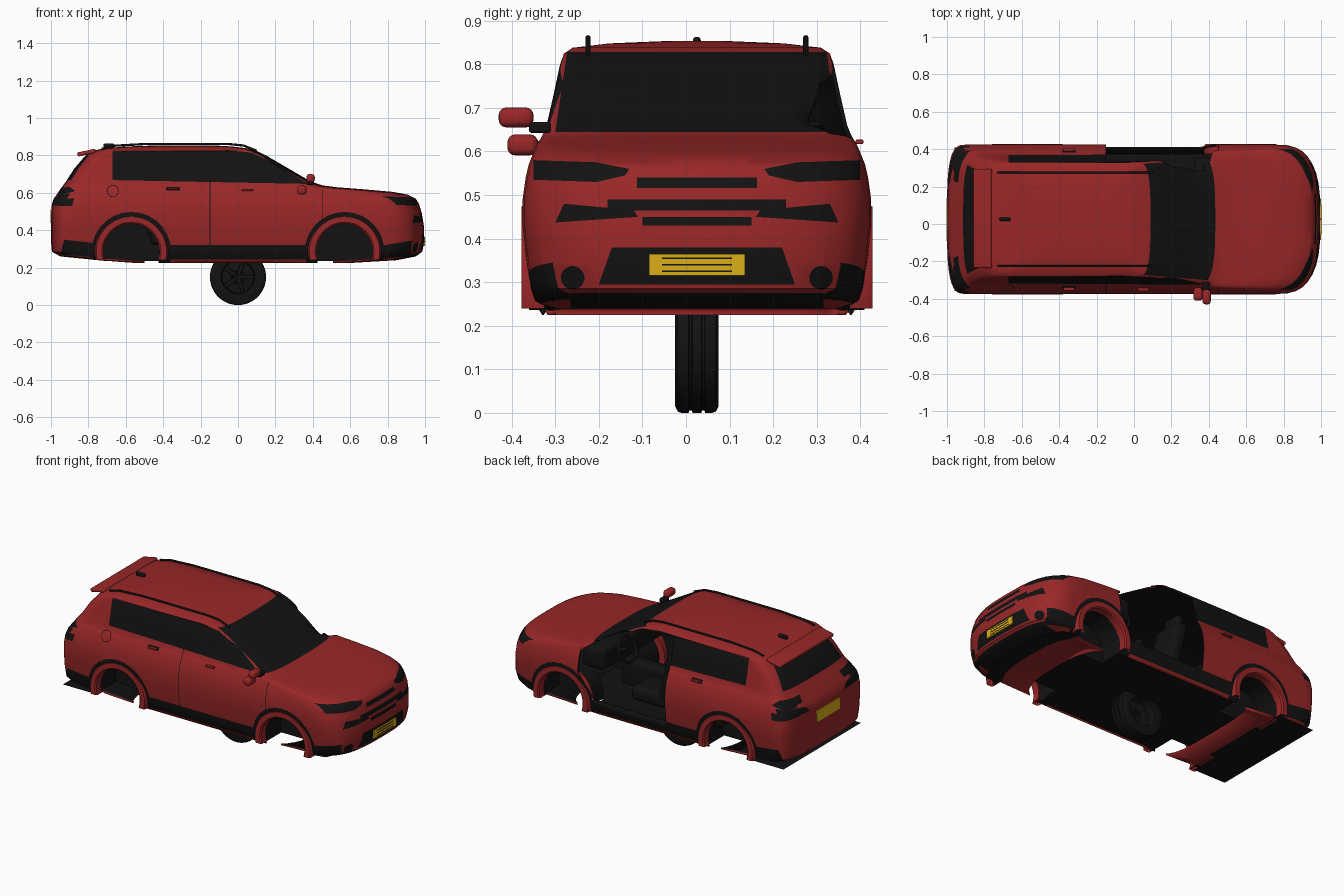
import bpy, bmesh
from math import sin, cos, pi, radians
from mathutils import Vector

cube = bpy.data.objects.get("Cube")
if cube:
    bpy.data.objects.remove(cube)

MID = 0.025            # centre line of the car body
RIGHT, LEFT = -1, 1


def material(name, colour):
    mat = bpy.data.materials.new(name)
    mat.use_nodes = True
    mat.diffuse_color = (*colour, 1)
    mat.node_tree.nodes["Principled BSDF"].inputs["Base Color"].default_value = (*colour, 1)
    return mat


RED = material("red paint", (0.32, 0.02, 0.021))
BLACK = material("black trim", (0.006, 0.006, 0.006))
YELLOW = material("yellow plate", (0.72, 0.43, 0.01))


def finish(name, bm, *mats):
    mesh = bpy.data.meshes.new(name)
    bm.to_mesh(mesh)
    bm.free()
    obj = bpy.data.objects.new(name, mesh)
    bpy.context.collection.objects.link(obj)
    for mat in mats:
        mesh.materials.append(mat)
    bpy.ops.object.select_all(action="DESELECT")
    obj.select_set(True)
    bpy.context.view_layer.objects.active = obj
    bpy.ops.object.shade_smooth_by_angle(angle=radians(35))
    return obj


def box(name, centre, size, mat, bevel=0.0, tilt=0.0):
    bm = bmesh.new()
    bmesh.ops.create_cube(bm, size=1)
    bmesh.ops.scale(bm, vec=size, verts=bm.verts)
    if bevel:
        bmesh.ops.bevel(bm, geom=bm.edges[:], offset=bevel, segments=4, profile=0.5, affect="EDGES")
    obj = finish(name, bm, mat)
    obj.location = centre
    obj.rotation_euler.y = tilt
    return obj


def lathe(name, profile, x, z, mat, closed=False, floor=None, steps=48):
    """Turn (radius, y) points about an axis along y."""
    bm = bmesh.new()
    rings = [[bm.verts.new((x + r * cos(2 * pi * i / steps), y, z + r * sin(2 * pi * i / steps)))
              for i in range(steps)] for r, y in profile]
    pairs = list(zip(rings, rings[1:])) + ([(rings[-1], rings[0])] if closed else [])
    for a, b in pairs:
        for i in range(steps):
            j = (i + 1) % steps
            bm.faces.new((a[i], a[j], b[j], b[i]))
    bmesh.ops.remove_doubles(bm, verts=bm.verts, dist=0.0001)
    bmesh.ops.recalc_face_normals(bm, faces=bm.faces)
    if floor is not None:
        bmesh.ops.bisect_plane(bm, geom=bm.verts[:] + bm.edges[:] + bm.faces[:],
                               plane_co=(0, 0, floor), plane_no=(0, 0, 1), clear_inner=True)
    return finish(name, bm, mat)


def tube(name, points, radius, mat):
    curve = bpy.data.curves.new(name, "CURVE")
    curve.dimensions = "3D"
    curve.bevel_depth = radius
    curve.use_fill_caps = True
    spline = curve.splines.new("POLY")
    spline.points.add(len(points) - 1)
    for point, co in zip(spline.points, points):
        point.co = (*co, 1)
    curve.materials.append(mat)
    obj = bpy.data.objects.new(name, curve)
    bpy.context.collection.objects.link(obj)


# Body shell: stacked plan outlines, each (height, nose x, tail x, half width)
LAYERS = [
    (.225, .6, -.55, .355), (.24, .85, -.75, .365), (.26, .95, -.95, .375), (.285, .985, -.995, .382),
    (.34, .997, -1, .39), (.43, .993, -1, .4), (.49, .983, -1, .4), (.54, .968, -.995, .393),
    (.57, .95, -.985, .386), (.59, .91, -.97, .378), (.605, .83, -.96, .372), (.62, .66, -.95, .365),
    (.63, .53, -.943, .358), (.64, .45, -.935, .353), (.66, .39, -.92, .345), (.73, .27, -.875, .329),
    (.8, .15, -.815, .314), (.825, .1, -.775, .305), (.838, .05, -.72, .285), (.848, -.03, -.6, .2),
    (.853, -.12, -.45, .08)]


def outline(z, nose, tail, width, steps=18, sides=12):
    blend = min(max((z - 0.59) / 0.07, 0), 1)
    front, rear = 0.25 - 0.19 * blend, 0.11
    angles = [pi * (i / steps - 0.5) for i in range(steps + 1)]

    def cap(end, depth, power, way):
        return [(end - way * depth * (1 - abs(cos(a)) ** (2 / power)),
                 way * width * (1 if a > 0 else -1) * abs(sin(a)) ** (2 / power)) for a in angles]
    fore, aft = cap(nose, front, 3, 1), cap(tail, rear, 3.5, -1)
    x0, x1 = tail + rear, nose - front
    run = [x0 + (x1 - x0) * i / sides for i in range(1, sides)]
    plan = fore + [(x, width) for x in reversed(run)] + aft + [(x, -width) for x in run]
    return [(x, MID + y, z) for x, y in plan]


body = bmesh.new()
loops = [[body.verts.new(co) for co in outline(*layer)] for layer in LAYERS]
for low, high in zip(loops, loops[1:]):
    for i in range(len(low)):
        j = (i + 1) % len(low)
        body.faces.new((low[i], low[j], high[j], high[i]))
body.faces.new(loops[-1])
body.normal_update()

PAINT_RED, PAINT_BLACK, HOLE = 0, 1, 2


def paint(points, axis, side, index):
    """Cut a convex outline into the shell along an axis and colour what lies inside."""
    pts = [Vector(p) for p in points]
    middle = sum(pts, Vector((0, 0))) / len(pts)
    other = 1 - axis

    def flat(co):
        return Vector((co[other], co[2]))

    def candidates():
        found = []
        for f in body.faces:
            if f.normal[axis] * side < 0.08:
                continue
            uv = [flat(v.co) for v in f.verts]
            if all(min(p[k] for p in uv) <= max(p[k] for p in pts) and
                   max(p[k] for p in uv) >= min(p[k] for p in pts) for k in (0, 1)):
                found.append(f)
        return found

    planes = []
    for a, b in zip(pts, pts[1:] + pts[:1]):
        n = Vector((a.y - b.y, b.x - a.x)).normalized()
        planes.append((a, n if n.dot(middle - a) > 0 else -n))
    for a, n in planes:
        faces = candidates()
        edges = {e for f in faces for e in f.edges}
        verts = {v for f in faces for v in f.verts}
        co, no = Vector((0, 0, a.y)), Vector((0, 0, n.y))
        co[other], no[other] = a.x, n.x
        bmesh.ops.bisect_plane(body, geom=list(verts) + list(edges) + faces, dist=1e-5,
                               plane_co=co, plane_no=no)
        body.normal_update()
    for f in candidates():
        c = flat(f.calc_center_median())
        if all(n.dot(c - a) > 0 for a, n in planes):
            f.material_index = index


def disc(x, z, r, steps=28):
    return [(x + r * cos(2 * pi * i / steps), z + r * sin(2 * pi * i / steps)) for i in range(steps)]


def rect(u0, u1, v0, v1):
    return [(u0, v0), (u1, v0), (u1, v1), (u0, v1)]


def nose(points, way=1, end=1):
    paint([(MID + way * y, z) for y, z in points], 0, end, PAINT_BLACK)


# Windscreen, grilles and rear window
nose([(-.325, .645), (.325, .645), (.298, .828), (-.298, .828)])
for half, low, high in ((.138, .516, .54), (.205, .465, .49), (.125, .43, .45), (.29, .24, .275)):
    nose(rect(-half, half, low, high))
nose([(-.225, .295), (.225, .295), (.195, .38), (-.195, .38)])
nose([(-.29, .67), (.29, .67), (.25, .8), (-.25, .8)], end=-1)
# Lamps and bumper corners, mirrored
for way in (RIGHT, LEFT):
    nose([(.375, .58), (.23, .575), (.155, .56), (.165, .545), (.23, .53), (.375, .535)], way)
    nose([(.325, .437), (.135, .45), (.145, .465), (.305, .48)], way)
    nose(disc(.285, .31, .027), way)
    nose([(.17, .535), (.4, .53), (.4, .6), (.2, .565)], way, -1)

# Side glass, cladding, seams and wheel openings
ARCHES, ARCH_Z = (-.57, .57), .285
for side in (RIGHT, LEFT):
    paint([(-.67, .668), (.37, .648), (.2, .755), (.07, .815), (-.05, .828), (-.67, .822)], 1, side, PAINT_BLACK)
    paint(rect(-.4, .4, .245, .32), 1, side, PAINT_BLACK)
    paint([(-.95, .27), (-.75, .255), (-.75, .33), (-.93, .35)], 1, side, PAINT_BLACK)
    paint([(.75, .25), (.92, .262), (.93, .345), (.75, .315)], 1, side, PAINT_BLACK)
    paint([(-1, .57), (-.87, .61), (-.9, .632), (-.97, .625)], 1, side, PAINT_BLACK)
    paint(rect(-.152, -.148, .32, .668), 1, side, PAINT_BLACK)
    paint(rect(.449, .453, .4, .62), 1, side, PAINT_BLACK)
    paint(rect(-.385, -.31, .612, .632), 1, side, PAINT_BLACK)
    for x in ARCHES:
        paint(disc(x, ARCH_Z, .213), 1, side, PAINT_BLACK)
        paint(disc(x, ARCH_Z, .157), 1, side, HOLE)
paint(disc(-.67, .61, .033, 16), 1, RIGHT, PAINT_BLACK)
paint(disc(-.67, .61, .029, 16), 1, RIGHT, PAINT_RED)
# Open doorway on the left
paint([(-.15, .32), (-.15, .815), (.06, .815), (.2, .76), (.4, .65), (.45, .6), (.45, .47), (.355, .32)],
      1, LEFT, HOLE)
bmesh.ops.delete(body, geom=[f for f in body.faces if f.material_index == HOLE], context="FACES")
shell = finish("body_shell", body, RED, BLACK)
skin = shell.modifiers.new("lining", "SOLIDIFY")
skin.thickness = 0.01
skin.offset = -1
skin.material_offset = 1

# Wheel arch lips and wells
for side, word in ((RIGHT, "right"), (LEFT, "left")):
    for x, end in zip(ARCHES, ("rear", "front")):
        lip = [(r, MID + side * y) for r, y in ((.15, .35), (.15, .396), (.158, .403), (.188, .403), (.196, .39), (.196, .35))]
        lathe(f"{end}_{word}_arch_lip", lip, x, ARCH_Z, RED, closed=True, floor=.24)
        well = [(r, MID + side * y) for r, y in ((0, .2), (.156, .2), (.156, .385))]
        lathe(f"{end}_{word}_wheel_well", well, x, ARCH_Z, BLACK, floor=.236)

# Flat floor with notches for the wheels
half = [(-.96, .383), (-.735, .383), (-.735, .2), (-.415, .2), (-.415, .36), (.415, .36),
        (.415, .2), (.725, .2), (.725, .35), (.82, .33), (.88, .2)]
bm = bmesh.new()
ring = half + [(x, -y) for x, y in reversed(half)]
bm.faces.new([bm.verts.new((x, MID + y, .236)) for x, y in ring])
finish("floor_pan", bm, BLACK)

# Spare wheel under the middle: tyre with two grooves, dished rim and spokes
tyre = [(.085, .03), (.09, .046), (.135, .05), (.147, .044), (.15, .035), (.15, .019), (.144, .017), (.144, .012), (.15, .01)]
tyre = tyre + [(r, -y) for r, y in reversed(tyre)]
lathe("spare_tyre", [(r, MID + y) for r, y in tyre], 0, .15, BLACK, closed=True)
lathe("spare_rim", [(0, MID - .02), (.03, MID - .025), (.035, MID - .01), (.088, MID - .005)], 0, .15, BLACK)
for i in range(5):
    a = 2 * pi * i / 5
    box(f"spare_spoke_{i}", (.05 * cos(a), MID - .022, .15 - .05 * sin(a)), (.08, .02, .022), BLACK, .004, a)

# Number plates
box("front_plate", (.996, MID, .34), (.009, .22, .05), YELLOW)
for z in (.325, .34, .355):
    box("front_plate_line", (.9995, MID, z), (.004, .16, .004), BLACK)
box("rear_plate", (-.999, MID, .475), (.009, .23, .07), YELLOW)

# Roof rails, aerial and spoiler
for y in (MID - .25, MID + .25):
    tube("roof_rail", [(-.73, y, .835), (-.66, y, .852), (-.5, y, .861), (-.05, y, .861), (.03, y, .853), (.1, y, .825)], .006, BLACK)
box("roof_aerial", (-.69, MID, .85), (.06, .018, .026), BLACK, .008)
box("rear_spoiler", (-.81, MID + .005, .815), (.1, .53, .022), RED, .008, radians(-12))

# Mirrors and door handles
box("upper_mirror", (.388, -.39, .678), (.045, .08, .046), RED, .018)
box("lower_mirror", (.342, -.375, .615), (.05, .07, .048), RED, .018)
box("mirror_bracket", (.385, -.335, .655), (.04, .05, .025), BLACK, .006)
for x, y, z in ((-.347, -.348, .622), (.05, -.35, .615), (-.347, .398, .622)):
    box("door_handle", (x, y, z), (.06, .018, .01), RED, .003)

# Cabin: seats, dashboard, console and steering wheel
for y, word in ((MID - .17, "right"), (MID + .17, "left")):
    box(f"{word}_seat_cushion", (.06, y, .37), (.24, .21, .09), BLACK, .03)
    box(f"{word}_seat_back", (-.08, y, .52), (.08, .21, .3), BLACK, .03, radians(-14))
    box(f"{word}_headrest", (-.125, y, .7), (.05, .12, .07), BLACK, .02)
box("rear_bench", (-.36, MID, .37), (.22, .6, .1), BLACK, .03)
box("rear_bench_back", (-.48, MID, .52), (.08, .6, .3), BLACK, .03, radians(-14))
box("dashboard", (.4, MID, .55), (.16, .66, .14), BLACK, .03)
box("centre_console", (.2, MID, .36), (.4, .09, .16), BLACK, .02)
hub = Vector((.27, MID + .17, .58))
tube("steering_wheel", [hub + Vector((.03 * sin(a), .075 * cos(a), .07 * sin(a)))
                        for a in [2 * pi * i / 24 for i in range(25)]], .009, BLACK)
tube("steering_column", [hub, hub + Vector((.1, 0, -.04))], .015, BLACK)
